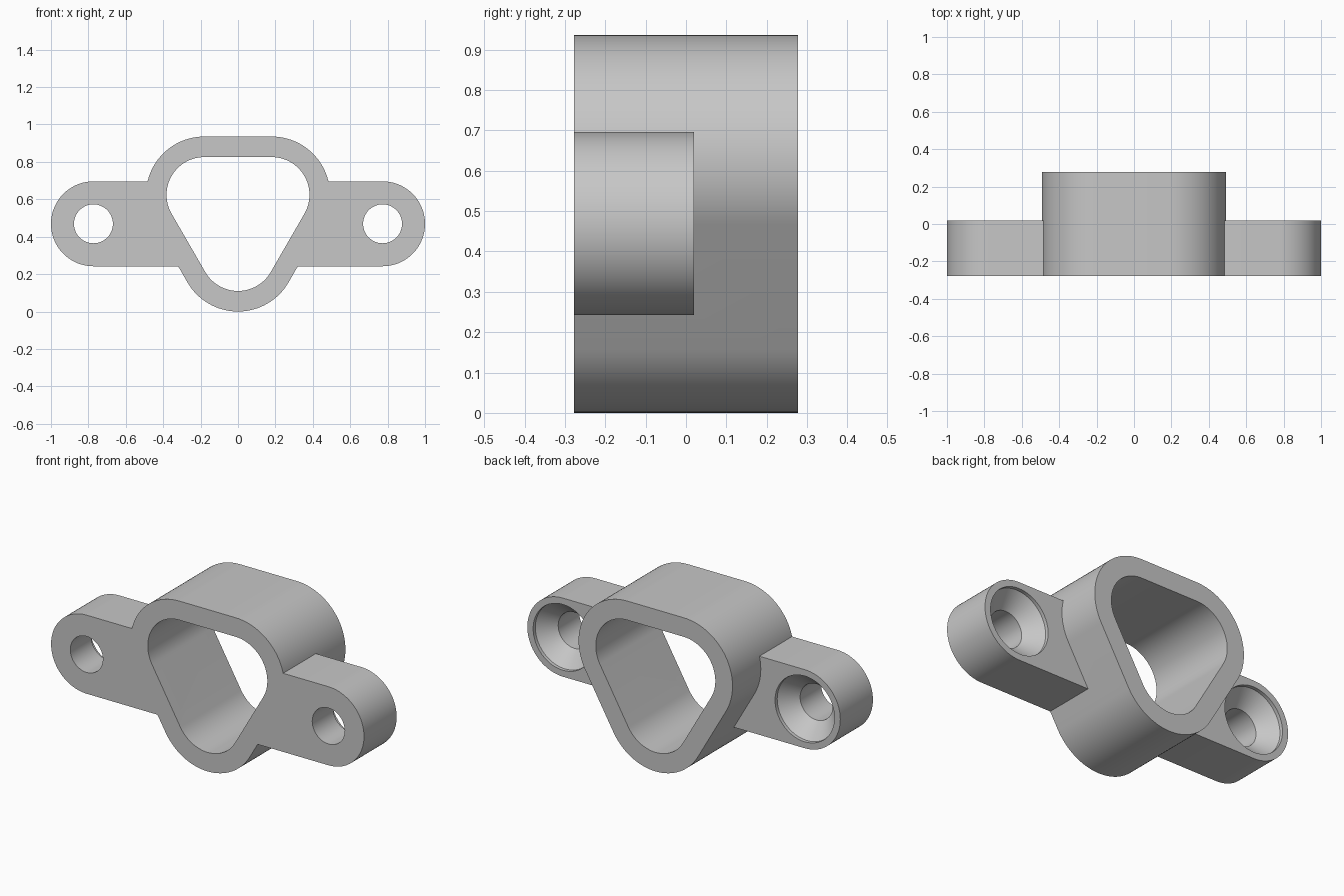
import bpy, bmesh, math

if "Cube" in bpy.data.objects:
    bpy.data.objects.remove(bpy.data.objects["Cube"])

SIDE, R_OUT, R_IN = 0.36, 0.312, 0.202      # rounded-triangle sleeve
Y0, Y1, EAR_Y = -0.278, 0.278, 0.02         # front, back, back of the ears
EAR_X, EAR_Z, EAR_R = 0.773, 0.469, 0.227   # ear centre and radius

grey = bpy.data.materials.new("grey plastic")
grey.diffuse_color = (0.57, 0.57, 0.57, 1)
grey.use_nodes = True
grey.node_tree.nodes["Principled BSDF"].inputs["Base Color"].default_value = grey.diffuse_color


def finish(bm, name):
    bmesh.ops.recalc_face_normals(bm, faces=bm.faces)
    me = bpy.data.meshes.new(name)
    bm.to_mesh(me)
    bm.free()
    me.materials.append(grey)
    ob = bpy.data.objects.new(name, me)
    bpy.context.collection.objects.link(ob)
    return ob


def arc(cx, cz, r, a0, a1, n):
    return [(cx + r * math.cos(math.radians(a0 + (a1 - a0) * i / n)),
             cz + r * math.sin(math.radians(a0 + (a1 - a0) * i / n))) for i in range(n + 1)]


def prism(name, pts, y0, y1):
    bm = bmesh.new()
    face = bm.faces.new([bm.verts.new((x, y0, z)) for x, z in pts])
    ext = bmesh.ops.extrude_face_region(bm, geom=[face])
    for v in ext["geom"]:
        if isinstance(v, bmesh.types.BMVert):
            v.co.y = y1
    return finish(bm, name)


def rounded_triangle(r):
    h, top = SIDE / 2, R_OUT + SIDE * math.sqrt(3) / 2
    return (arc(h, top, r, -30, 90, 32) + arc(-h, top, r, 90, 210, 32)
            + arc(0, R_OUT, r, 210, 330, 32))


def lathe(name, cx, cz, profile, n=64):
    # closed solid turned around a y axis, profile = (radius, y)
    bm = bmesh.new()
    rings = [[bm.verts.new((cx + r * math.cos(math.tau * i / n), y,
                            cz + r * math.sin(math.tau * i / n))) for i in range(n)]
             for r, y in profile]
    for a, b in zip(rings, rings[1:]):
        for i in range(n):
            j = (i + 1) % n
            bm.faces.new((a[i], a[j], b[j], b[i]))
    bm.faces.new(rings[0])
    bm.faces.new(rings[-1])
    return finish(bm, name)


def boolean(ob, other, op):
    m = ob.modifiers.new(op.lower(), 'BOOLEAN')
    m.operation, m.object, m.solver = op, other, 'EXACT'
    other.hide_render = True
    helpers.append(other)


helpers = []

# sleeve body
body = prism("mounting_sleeve", rounded_triangle(R_OUT), Y0, Y1)

# one plate through the body forms both ears
ears = prism("ear_plate", arc(EAR_X, EAR_Z, EAR_R, -90, 90, 40)
             + arc(-EAR_X, EAR_Z, EAR_R, 90, 270, 40), Y0, EAR_Y)
boolean(body, ears, 'UNION')

# central opening
bore = prism("bore_cutter", rounded_triangle(R_IN), Y0 - 0.1, Y1 + 0.1)
boolean(body, bore, 'DIFFERENCE')

# countersunk screw holes
for s in (-1, 1):
    hole = lathe("screw_hole_cutter", s * EAR_X, EAR_Z,
                 [(0.104, Y0 - 0.1), (0.104, EAR_Y - 0.106), (0.19, EAR_Y - 0.02),
                  (0.19, EAR_Y + 0.05)])
    boolean(body, hole, 'DIFFERENCE')

# apply the cuts, drop the helpers, smooth the curved walls
bpy.context.view_layer.objects.active = body
bpy.ops.object.select_all(action='DESELECT')
body.select_set(True)
bpy.ops.object.convert(target='MESH')
for h in helpers:
    bpy.data.objects.remove(h)
body = bpy.context.view_layer.objects.active
bpy.ops.object.shade_smooth_by_angle(angle=math.radians(25))
